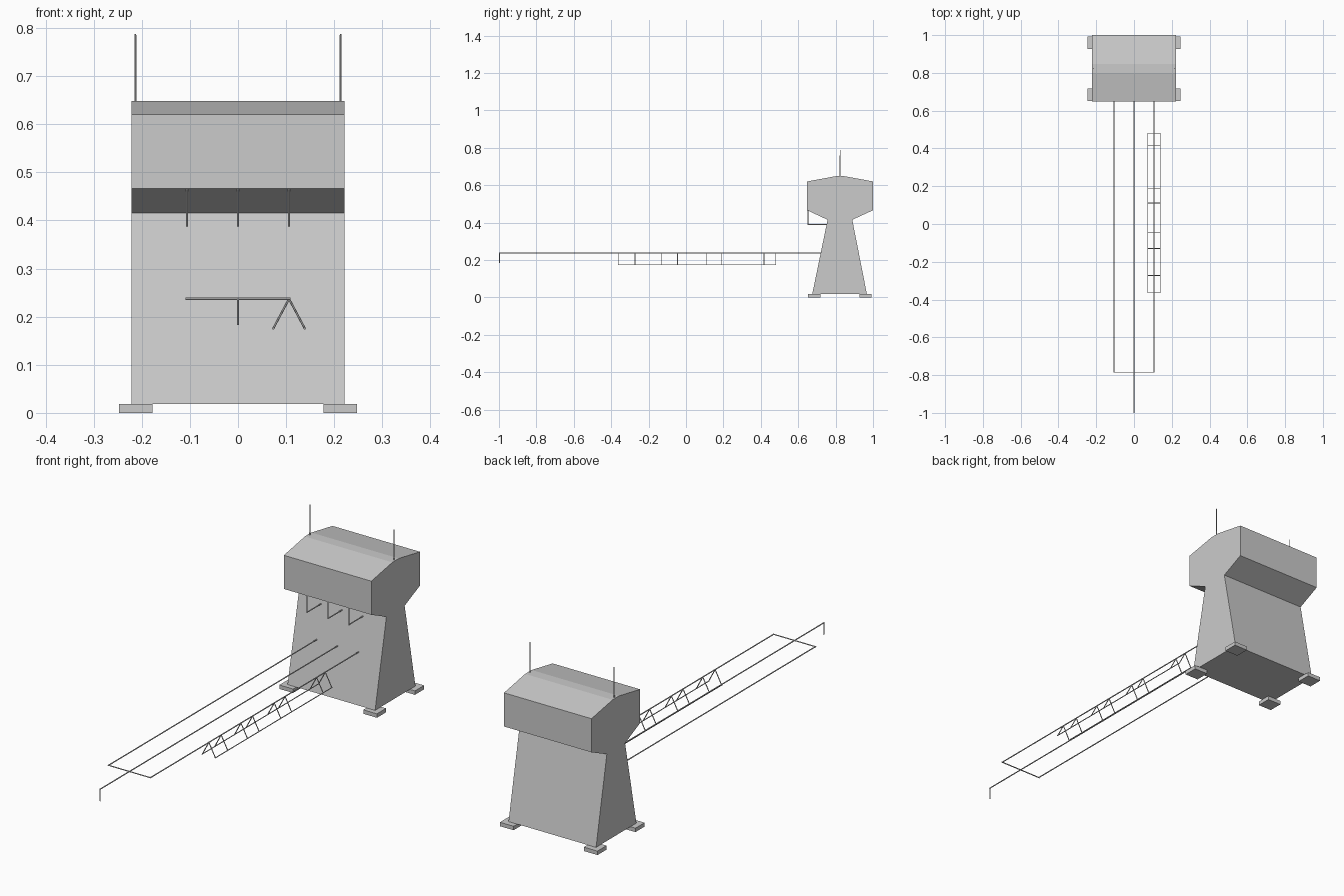
import bpy, bmesh
from mathutils import Vector, Matrix

if "Cube" in bpy.data.objects:
    bpy.data.objects.remove(bpy.data.objects["Cube"])


def finish(name, bm):
    bmesh.ops.recalc_face_normals(bm, faces=bm.faces[:])
    me = bpy.data.meshes.new(name)
    bm.to_mesh(me)
    bm.free()
    ob = bpy.data.objects.new(name, me)
    bpy.context.collection.objects.link(ob)
    return ob


def rods(name, segments, r=0.0027, r_end=None, sides=6):
    """One object made of straight rods, each given by two end points."""
    bm = bmesh.new()
    for a, b in segments:
        a, b = Vector(a), Vector(b)
        d = b - a
        m = Matrix.Translation((a + b) / 2) @ d.to_track_quat('Z', 'Y').to_matrix().to_4x4()
        bmesh.ops.create_cone(bm, cap_ends=True, segments=sides, radius1=r,
                              radius2=r if r_end is None else r_end,
                              depth=d.length, matrix=m)
    return finish(name, bm)


def box(name, center, size):
    bm = bmesh.new()
    m = Matrix.Translation(center) @ Matrix.Diagonal((*size, 1))
    bmesh.ops.create_cube(bm, size=1, matrix=m)
    return finish(name, bm)


# Tower: side profile (y, z) extruded across x
W = 0.2215
profile = [(0.675, 0.018), (0.967, 0.018), (0.889, 0.415), (1.0, 0.466),
           (1.0, 0.62), (0.847, 0.648), (0.80, 0.648), (0.648, 0.62),
           (0.648, 0.466), (0.757, 0.415)]
bm = bmesh.new()
face = bm.faces.new([bm.verts.new((-W, y, z)) for y, z in profile])
ext = bmesh.ops.extrude_face_region(bm, geom=[face])
bmesh.ops.translate(bm, vec=(2 * W, 0, 0),
                    verts=[v for v in ext['geom'] if isinstance(v, bmesh.types.BMVert)])
finish("tower_body", bm)

# Foot pads at the four corners
for sx in (-1, 1):
    for y in (0.685, 0.960):
        box("foot_pad", (sx * 0.2125, y, 0.009), (0.069, 0.066, 0.018))

# Roof antennas
for sx in (-1, 1):
    rods("antenna", [((sx * 0.213, 0.824, 0.64), (sx * 0.213, 0.824, 0.787))],
         r=0.0027, r_end=0.0018)

# L-shaped hooks under the front overhang
X = 0.106
for x in (-X, 0, X):
    rods("front_hook", [((x, 0.651, 0.468), (x, 0.651, 0.387)),
                        ((x, 0.651, 0.389), (x, 0.76, 0.389))])

# Long frame with a cross bar at its far end
Z, WALL, FAR = 0.237, 0.73, -0.785
rods("long_frame", [((-X, WALL, Z), (-X, FAR, Z)),
                    ((X, WALL, Z), (X, FAR, Z)),
                    ((-X - 0.003, FAR, Z), (X + 0.003, FAR, Z))])

# Centre rod with a drop at its tip
rods("centre_rod", [((0, WALL, Z), (0, -1.0, Z)),
                    ((0, -0.9975, Z), (0, -0.9975, 0.183))])

# Hanging rack: inverted V hangers carrying two lower rails
LOW, S = 0.175, 0.033
rack = []
for sx in (-1, 1):
    rack.append(((X + sx * S, -0.364, LOW), (X + sx * S, 0.482, LOW)))
    for y in (-0.362, -0.273, -0.13, -0.046, 0.111, 0.189, 0.417, 0.480):
        rack.append(((X, y, Z), (X + sx * S, y, LOW)))
rods("hanging_rack", rack, r=0.0022)
